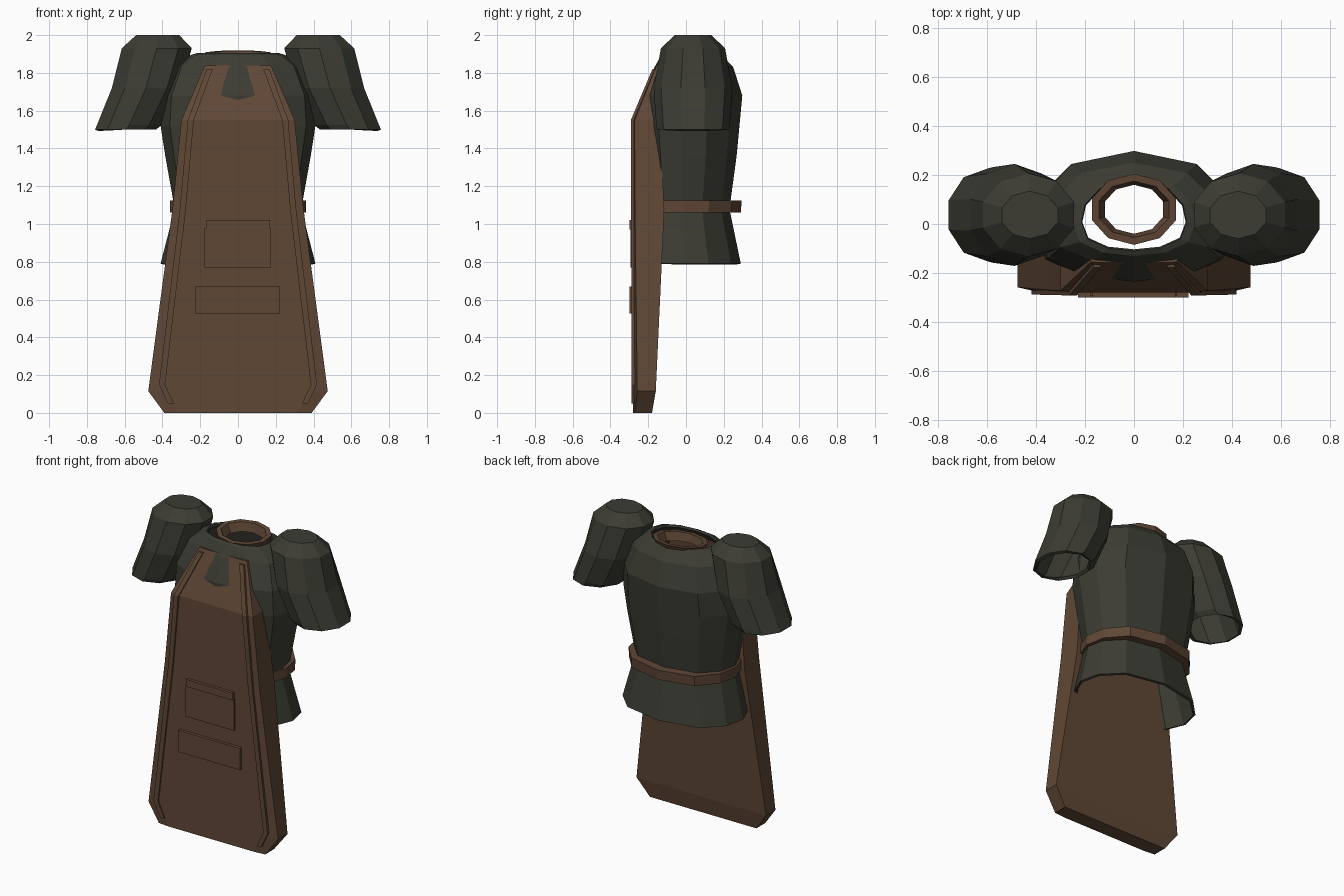
import bpy, bmesh
from math import sin, cos, pi

if "Cube" in bpy.data.objects:
    bpy.data.objects.remove(bpy.data.objects["Cube"])


def material(name, rgb):
    m = bpy.data.materials.new(name)
    m.diffuse_color = (*rgb, 1)
    m.use_nodes = True
    m.node_tree.nodes["Principled BSDF"].inputs["Base Color"].default_value = m.diffuse_color
    return m


CLOTH = material("dark_cloth", (0.045, 0.045, 0.034))
LEATHER = material("leather", (0.115, 0.063, 0.036))


def loft(name, rings, mat, start=False, end=False, loop=False, thick=0):
    """Skin a list of equal closed rings, optionally capped, looped or thickened."""
    bm = bmesh.new()
    rows = [[bm.verts.new(p) for p in r] for r in rings]
    n = len(rows[0])
    pairs = list(zip(rows, rows[1:])) + ([(rows[-1], rows[0])] if loop else [])
    for a, b in pairs:
        for i in range(n):
            j = (i + 1) % n
            bm.faces.new((a[i], a[j], b[j], b[i]))
    if start:
        bm.faces.new(rows[0][::-1])
    if end:
        bm.faces.new(rows[-1])
    bmesh.ops.recalc_face_normals(bm, faces=bm.faces)
    me = bpy.data.meshes.new(name)
    bm.to_mesh(me)
    bm.free()
    ob = bpy.data.objects.new(name, me)
    bpy.context.collection.objects.link(ob)
    me.materials.append(mat)
    if thick:
        mod = ob.modifiers.new("thickness", 'SOLIDIFY')
        mod.thickness = thick
        mod.offset = -1
    return ob


def oval(z, cx, rx, ry, cy, n=10, tilt=0):
    pts = []
    for i in range(n):
        a = 2 * pi * (i + 0.5) / n
        y = cy + ry * sin(a)
        pts.append((cx + rx * cos(a), y, z + tilt * (y - cy)))
    return pts


# Twelve-sided body section, right half from back to front
HALF = [(0, 1), (.64, .8), (.93, .33), (1, -.18), (.88, -.65), (.5, -.92), (0, -1)]
BODY = HALF + [(-x, t) for x, t in HALF[-2:0:-1]]


def body_ring(z, hx, front, back):
    c, h = (front + back) / 2, (back - front) / 2
    return [(hx * x, c + h * t, z) for x, t in BODY]


# Shirt body
loft("shirt_body", [body_ring(*r) for r in (
    (.79, .41, -.22, .29), (1.08, .335, -.2, .23), (1.36, .385, -.22, .268),
    (1.52, .41, -.235, .283), (1.68, .40, -.235, .298), (1.83, .34, -.167, .25),
    (1.895, .25, -.13, .19), (1.905, .215, -.11, .175))], CLOTH, thick=.015)

# Sleeves
for side, sx in (("right", 1), ("left", -1)):
    loft("sleeve_" + side, [oval(z, sx * cx, rx, ry, .037) for z, cx, rx, ry in (
        (2.0, .425, .12, .097), (1.93, .43, .195, .17), (1.72, .487, .19, .208),
        (1.525, .575, .18, .195), (1.5, .595, .17, .19))],
        CLOTH, start=True, thick=.02)

# Neck band, slightly higher at the back
loft("neck_band", [oval(z, 0, rx, ry, .06, 10, .1) for z, rx, ry in (
    (1.85, .15, .12), (1.905, .18, .145), (1.905, .15, .115), (1.85, .125, .10))],
    LEATHER, loop=True)

# Belt
loft("belt", [body_ring(*r) for r in (
    (1.06, .36, -.22, .29), (1.125, .36, -.22, .295),
    (1.125, .325, -.19, .22), (1.06, .325, -.19, .22))], LEATHER, loop=True)

# Apron: solid panel with softened front corners
loft("apron", [[(-w, yb, z), (-w, yf, z), (-.8 * w, yc, z),
                (.8 * w, yc, z), (w, yf, z), (w, yb, z)]
               for z, w, yf, yc, yb in (
    (0, .39, -.272, -.28, -.18), (.115, .475, -.258, -.28, -.16),
    (1.08, .347, -.27, -.28, -.115), (1.55, .30, -.272, -.28, -.14),
    (1.84, .175, -.155, -.158, -.12))], LEATHER, start=True, end=True)

# Raised edge trims: (x, front y, z) along the strip
PATH = [(.15, -.178, 1.82), (.25, -.292, 1.55), (.293, -.29, 1.07),
        (.402, -.288, .15), (.355, -.288, .05)]
for side, sx in (("right", 1), ("left", -1)):
    loft("apron_trim_" + side, [
        [(sx * (x - .016), y, z), (sx * (x + .016), y, z),
         (sx * (x + .016), y + .03, z), (sx * (x - .016), y + .03, z)]
        for x, y, z in PATH], LEATHER, start=True, end=True)

# Pockets and flap
for name, x0, x1, z0, z1, y in (("upper_pocket", -.18, .175, .77, .98, -.293),
                                ("pocket_flap", -.17, .17, .972, 1.02, -.3),
                                ("lower_pocket", -.228, .223, .525, .668, -.3)):
    loft(name, [[(x0, d, z0), (x1, d, z0), (x1, d, z1), (x0, d, z1)]
                for d in (y, -.27)], LEATHER, start=True, end=True)
